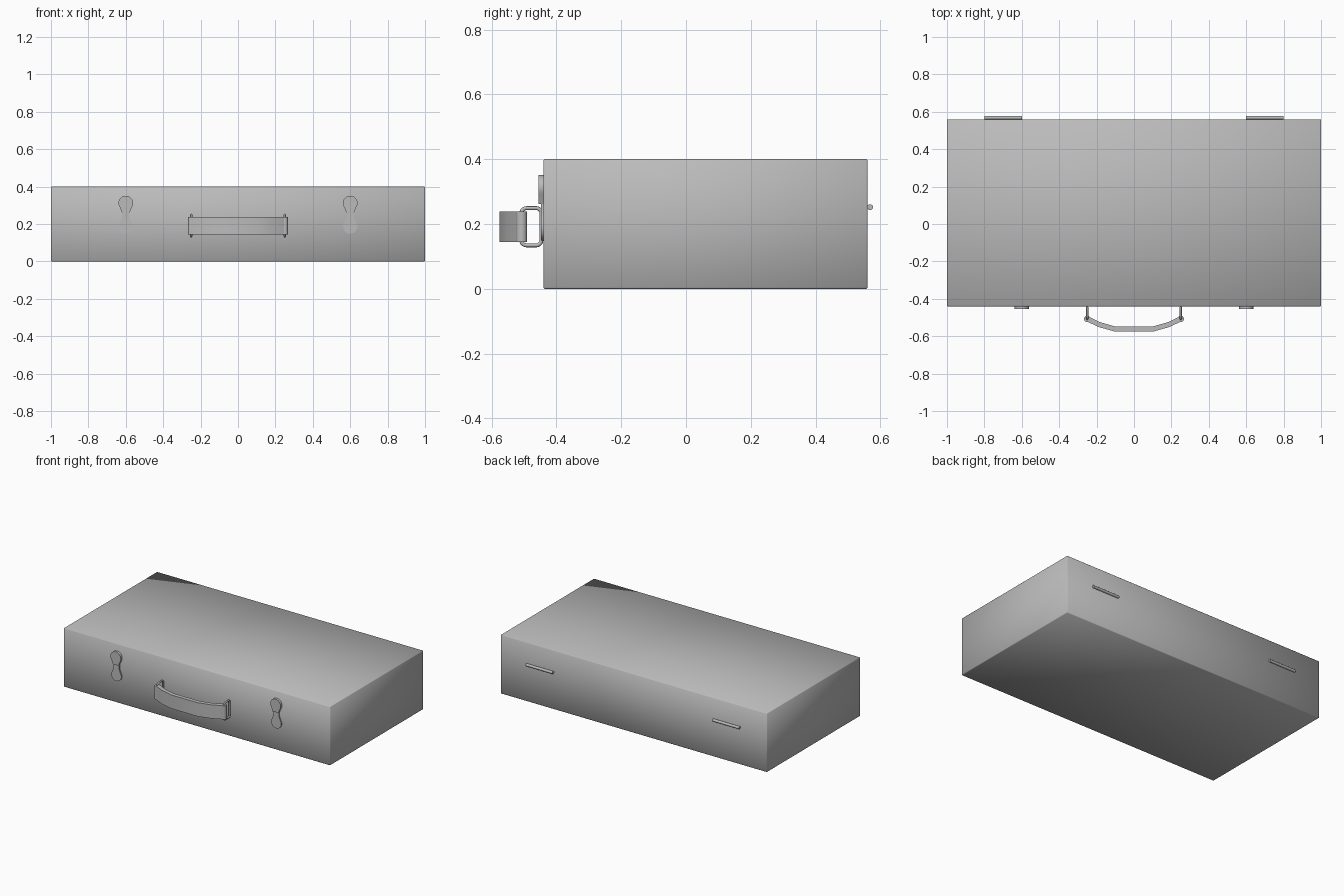
import bpy, bmesh, math
from math import sin, cos, pi
from mathutils import Vector

cube = bpy.data.objects.get("Cube")
if cube:
    bpy.data.objects.remove(cube)

grey = bpy.data.materials.new("plain_grey")
grey.use_nodes = True
grey.diffuse_color = (0.5, 0.5, 0.5, 1)
grey.node_tree.nodes["Principled BSDF"].inputs["Base Color"].default_value = (0.5, 0.5, 0.5, 1)


def finish(name, bm, smooth=None):
    """Turn a bmesh into a named object; smooth is an angle in degrees."""
    bmesh.ops.recalc_face_normals(bm, faces=bm.faces)
    mesh = bpy.data.meshes.new(name)
    bm.to_mesh(mesh)
    bm.free()
    mesh.materials.append(grey)
    obj = bpy.data.objects.new(name, mesh)
    bpy.context.collection.objects.link(obj)
    if smooth:
        bpy.ops.object.select_all(action='DESELECT')
        obj.select_set(True)
        bpy.context.view_layer.objects.active = obj
        bpy.ops.object.shade_smooth_by_angle(angle=math.radians(smooth))
    return obj


def prism(name, points, shift, smooth=None):
    """Extrude a flat outline along a vector."""
    bm = bmesh.new()
    face = bm.faces.new([bm.verts.new(p) for p in points])
    new = bmesh.ops.extrude_face_region(bm, geom=[face], use_keep_orig=True)
    moved = [v for v in new["geom"] if isinstance(v, bmesh.types.BMVert)]
    bmesh.ops.translate(bm, vec=shift, verts=moved)
    return finish(name, bm, smooth)


def arc(cx, cz, r, start, end, steps):
    angles = [math.radians(start + (end - start) * i / steps) for i in range(steps + 1)]
    return [(cx + r * cos(a), cz + r * sin(a)) for a in angles]


# Case body: softly shaded box with very fine bevelled edges
bm = bmesh.new()
bmesh.ops.create_cube(bm, size=1)
for v in bm.verts:
    v.co = (v.co.x * 2, v.co.y + 0.06, v.co.z * 0.4 + 0.2)
bmesh.ops.bevel(bm, geom=bm.edges[:], offset=0.004, segments=1, affect='EDGES')
for f in bm.faces:
    f.smooth = True
finish("case_body", bm)

# Keyhole-shaped latches: thin lower tongue and thicker upper head
FRONT = -0.437
head = [(0.021, 0.262)] + arc(0, 0.312, 0.039, -35, 215, 16) + [(-0.021, 0.262)]
tongue = [(-0.021, 0.262), (-0.021, 0.235)] + arc(0, 0.187, 0.038, 145, 395, 16) \
    + [(0.021, 0.235), (0.021, 0.262)]
for side, x in (("left", 0.6), ("right", -0.6)):
    for part, outline, depth in (("head", head, 0.018), ("tongue", tongue, 0.011)):
        prism(f"{side}_latch_{part}", [(x + a, FRONT, b) for a, b in outline],
              (0, -depth, 0), 40)

# Handle grip: bent band with constant thickness
half = [(0.1, -0.562), (0.185, -0.538), (0.25, -0.507)]
path = [Vector((-x, y)) for x, y in reversed(half)] + [Vector(p) for p in half]
outer, inner = [], []
for i, p in enumerate(path):
    t = (path[min(i + 1, len(path) - 1)] - path[max(i - 1, 0)]).normalized()
    n = Vector((t.y, -t.x)) * 0.0135
    outer.append(p + n)
    inner.append(p - n)
prism("handle_grip", [(p.x, p.y, 0.145) for p in outer + inner[::-1]], (0, 0, 0.093), 35)

for side, x in (("left", 0.25), ("right", -0.25)):
    # Rolled end of the grip
    prism(f"{side}_grip_end", [(x + a, b, 0.145) for a, b in arc(0, -0.507, 0.017, 0, 345, 23)],
          (0, 0, 0.093), 35)
    # Rounded wire ring joining the grip to the case
    ring = []
    for cy, cz, start in ((-0.462, 0.233, 0), (-0.492, 0.233, 90),
                          (-0.492, 0.15, 180), (-0.462, 0.15, 270)):
        ring += arc(cy, cz, 0.016, start, start + 90, 5)
    curve = bpy.data.curves.new("ring_path", 'CURVE')
    curve.dimensions = '3D'
    curve.bevel_depth = 0.006
    curve.bevel_resolution = 2
    spline = curve.splines.new('POLY')
    spline.points.add(len(ring) - 1)
    for point, (y, z) in zip(spline.points, ring):
        point.co = (x, y, z, 1)
    spline.use_cyclic_u = True
    curve.materials.append(grey)
    obj = bpy.data.objects.new(f"{side}_handle_ring", curve)
    bpy.context.collection.objects.link(obj)

# Hinge pins on the back
for side, x in (("left", 0.6), ("right", -0.8)):
    prism(f"{side}_hinge_pin", [(x, a, b) for a, b in arc(0.568, 0.252, 0.009, 0, 337.5, 15)],
          (0.2, 0, 0), 40)
